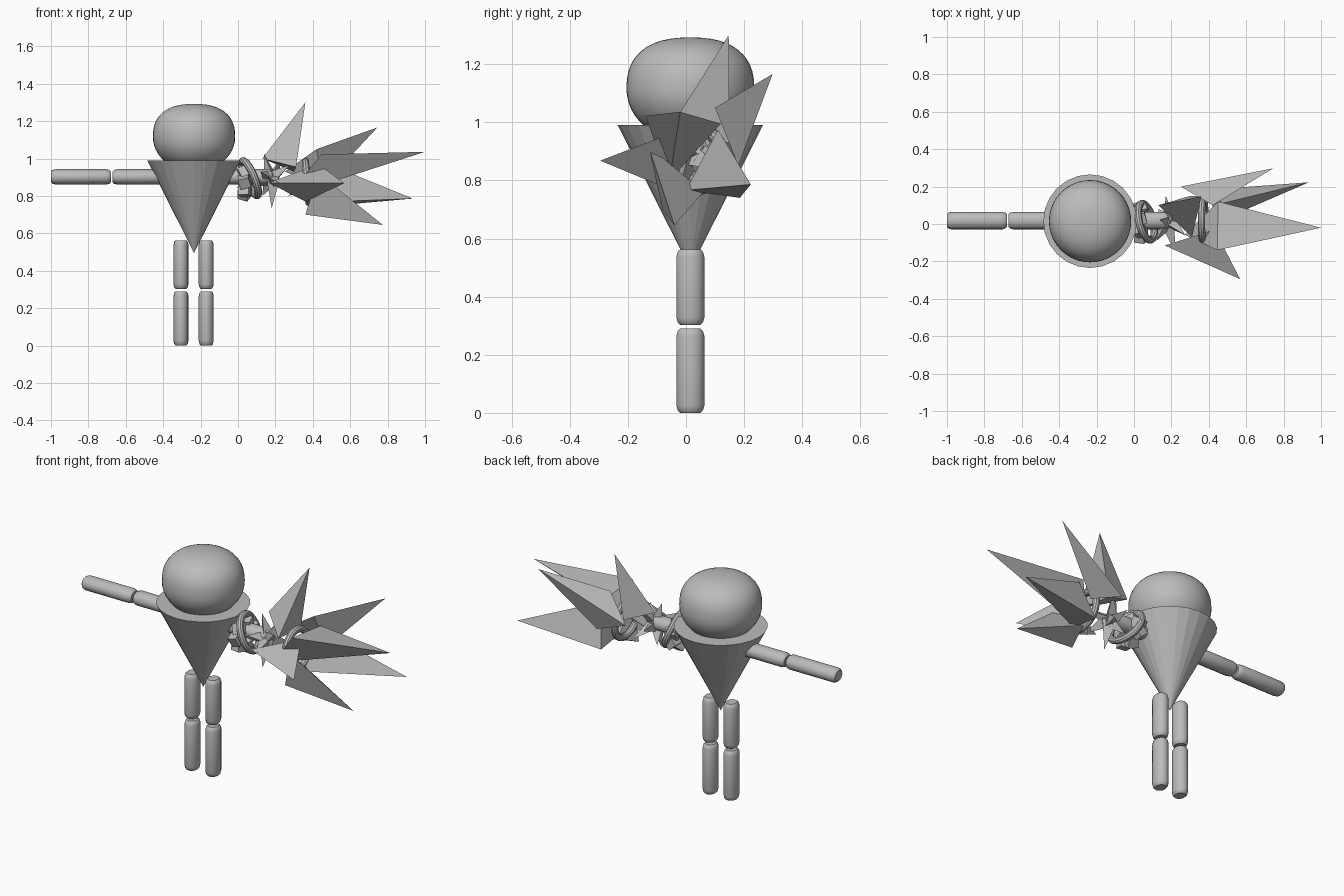
import bpy, bmesh, math, random
from mathutils import Vector, Matrix

if "Cube" in bpy.data.objects:
    bpy.data.objects.remove(bpy.data.objects["Cube"])

random.seed(4)
grey = bpy.data.materials.new("plain grey")
grey.diffuse_color = (0.5, 0.5, 0.5, 1)
grey.use_nodes = True
grey.node_tree.nodes["Principled BSDF"].inputs["Base Color"].default_value = grey.diffuse_color
CX, CY = -0.235, 0.015      # body axis


def finish(name, bm, smooth=False):
    bmesh.ops.recalc_face_normals(bm, faces=bm.faces)
    me = bpy.data.meshes.new(name)
    bm.to_mesh(me)
    bm.free()
    ob = bpy.data.objects.new(name, me)
    bpy.context.collection.objects.link(ob)
    me.materials.append(grey)
    if smooth:
        bpy.ops.object.select_all(action='DESELECT')
        ob.select_set(True)
        bpy.context.view_layer.objects.active = ob
        bpy.ops.object.shade_smooth_by_angle(angle=math.radians(35))
    return ob


def revolve(name, profile, seg, matrix, smooth=True):
    """Closed solid from (radius, height) points turned around z."""
    bm = bmesh.new()
    rings = []
    for r, z in profile:
        n = 1 if r < 1e-5 else seg
        rings.append([bm.verts.new((r * math.cos(2 * math.pi * i / seg),
                                    r * math.sin(2 * math.pi * i / seg), z)) for i in range(n)])
    for a, b in zip(rings, rings[1:]):
        for i in range(seg):
            j = (i + 1) % seg
            quad = [a[i % len(a)], a[j % len(a)], b[j % len(b)], b[i % len(b)]]
            bm.faces.new(list(dict.fromkeys(quad)))
    bm.transform(matrix)
    return finish(name, bm, smooth)


def limb(name, start, end, wide, deep):
    """Rounded-end limb segment with an oval section."""
    start, end = Vector(start), Vector(end)
    h = (end - start).length
    prof = [(0, 0), (.72, 0), (.9, .008), (1, .025), (1, h - .025), (.9, h - .008), (.72, h), (0, h)]
    rot = (end - start).to_track_quat('Z', 'Y').to_matrix().to_4x4()
    if abs((end - start).x) > 0.01:      # sideways limb: height is narrow, depth is wide
        rot = Matrix.Rotation(math.radians(90), 4, 'Y')
    revolve(name, prof, 16, Matrix.Translation(start) @ rot @ Matrix.Diagonal((wide, deep, 1, 1)))


def spike(name, tip, *base):
    """Sharp four-sided solid: a triangular base drawn out to a tip."""
    bm = bmesh.new()
    t = bm.verts.new(tip)
    b = [bm.verts.new(p) for p in base]
    bm.faces.new(b)
    for i in range(3):
        bm.faces.new((b[i], b[(i + 1) % 3], t))
    return finish(name, bm)


def ring(name, centre, tilt, turn, major, minor):
    """Torus around the arm."""
    bm = bmesh.new()
    m, n = 32, 10
    g = [[bm.verts.new(((major + minor * math.cos(2 * math.pi * j / n)) * math.cos(2 * math.pi * i / m),
                        (major + minor * math.cos(2 * math.pi * j / n)) * math.sin(2 * math.pi * i / m),
                        minor * math.sin(2 * math.pi * j / n))) for j in range(n)] for i in range(m)]
    for i in range(m):
        for j in range(n):
            k, l = (i + 1) % m, (j + 1) % n
            bm.faces.new((g[i][j], g[k][j], g[k][l], g[i][l]))
    bm.transform(Matrix.Translation(centre) @ Matrix.Rotation(turn, 4, 'Z') @ Matrix.Rotation(tilt, 4, 'Y'))
    finish(name, bm, True)


# Cone torso with flat facets and a flat top
body = Matrix.Translation((CX, CY, 0))
revolve("torso", [(0, .495), (.25, .99), (0, .99)], 24, body, False)

# Head: flattened, squarish top and rounder underside
prof = []
for i in range(25):
    a = -math.pi / 2 + math.pi * i / 24
    s, c = math.sin(a), max(math.cos(a), 0)
    if s < 0:
        prof.append((.22 * c, 1.115 + .185 * s))
    else:
        prof.append((.22 * c ** .82, 1.115 + .177 * s ** .82))
prof[0], prof[-1] = (0, prof[0][1]), (0, prof[-1][1])
revolve("head", prof, 40, body, True)

# Legs
for side, x in (("left", -.305), ("right", -.17)):
    limb(side + "_lower_leg", (x, CY, 0), (x, CY, .29), .04, .048)
    limb(side + "_upper_leg", (x, CY, .303), (x, CY, .563), .04, .048)

# Plain arm, and the stub carrying the crystals
limb("forearm", (-1, .018, .902), (-.68, .018, .902), .041, .047)
limb("upper_arm", (-.67, .018, .902), (-.40, .018, .902), .041, .047)
limb("crystal_arm_stub", (-.07, .018, .902), (.19, .018, .902), .041, .047)

# Rings
ring("wrist_ring", (.065, .012, .895), math.radians(68), 0.25, .1, .02)
ring("hand_ring", (.37, .02, .875), math.radians(85), 0, .11, .02)

# Small blocks around the shoulder end
for i in range(7):
    a = 2 * math.pi * i / 7 + .4
    bm = bmesh.new()
    bmesh.ops.create_cube(bm, size=.058)
    bm.transform(Matrix.Translation((.035, .01 + .075 * math.cos(a), .875 + .06 * math.sin(a)))
                 @ Matrix.Rotation(a + .5, 4, 'X') @ Matrix.Rotation(random.uniform(.2, .8), 4, 'Y'))
    finish("shoulder_block_%d" % i, bm)

# Small shards round the wrist, each pointing away from the arm
hub = Vector((.18, .015, .89))
shards = [(.14, .02, 1.025), (.275, -.06, .965), (.18, -.03, .735), (.22, -.147, .87),
          (.12, -.09, .93), (.17, .15, .9), (.25, .14, .83), (.13, .08, .8), (.23, .1, 1.0), (.1, .02, .85)]
for i, tip in enumerate(shards):
    d = (Vector(tip) - hub).normalized()
    u = d.orthogonal().normalized()
    v = d.cross(u)
    pts = [hub + .045 * (u * math.cos(k) + v * math.sin(k)) for k in (i, i + 2.1, i + 4.2)]
    spike("wrist_shard_%d" % i, tip, *pts)

# Large spikes of the hand
spike("top_spike", (.36, .147, 1.30), (.13, .10, 1.0), (.31, -.07, .955), (.30, .15, .93))
spike("back_spike", (.745, .298, 1.166), (.25, .20, .93), (.42, .10, 1.05), (.45, .18, .85))
spike("long_spike", (1.0, -.02, 1.036), (.445, -.14, 1.022), (.45, .12, .995), (.27, -.057, .80))
spike("rear_low_spike", (.935, .223, .786), (.47, .11, .975), (.42, 0, .766), (.42, .185, .74))
spike("bottom_spike", (.775, -.04, .645), (.43, -.13, .92), (.40, .06, .76), (.36, -.08, .70))
spike("front_spike", (.568, -.295, .868), (.165, -.115, .87), (.43, -.03, .97), (.36, -.06, .77))
